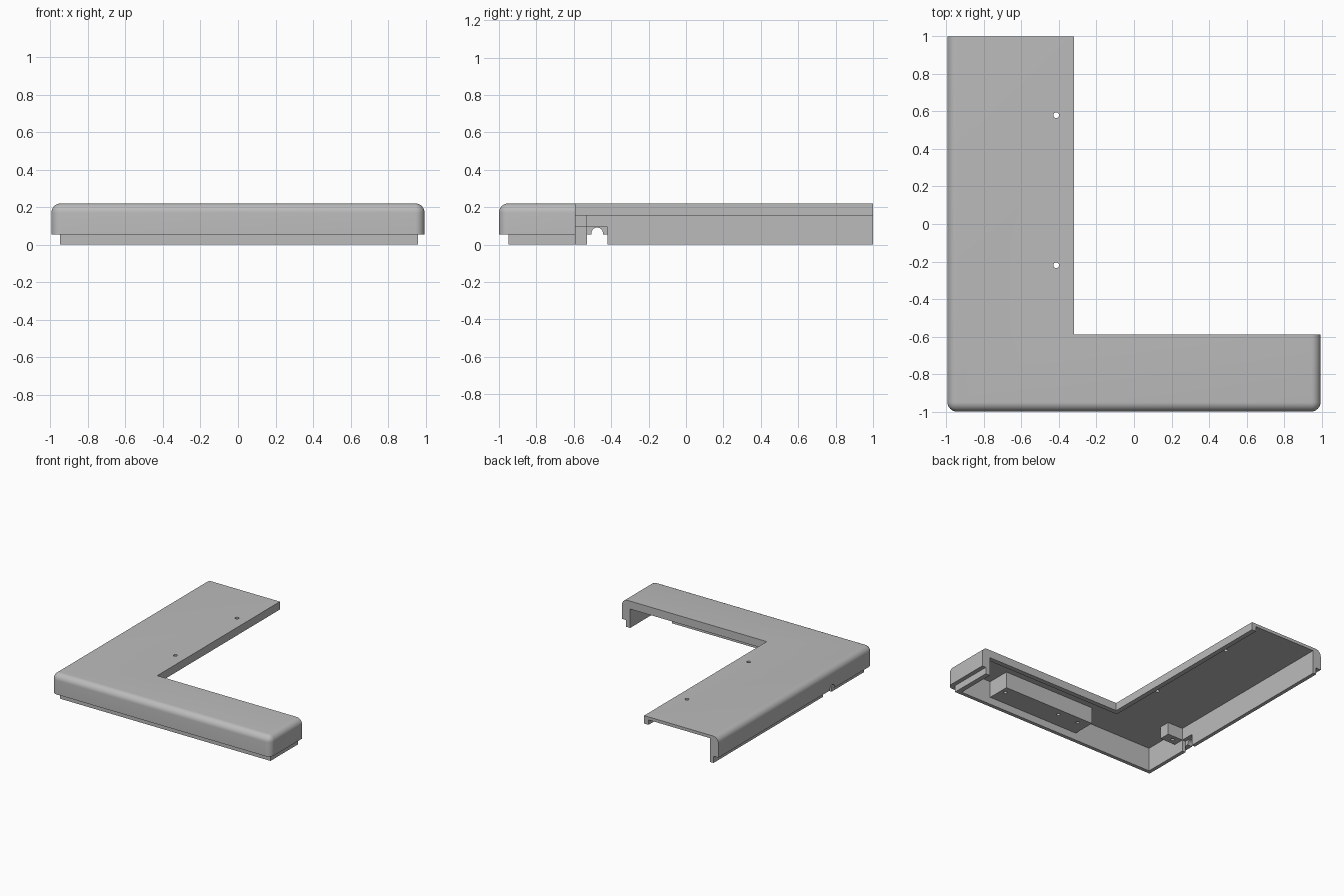
import bpy, bmesh, math
from mathutils import Matrix, Vector

if "Cube" in bpy.data.objects:
    bpy.data.objects.remove(bpy.data.objects["Cube"])

grey = bpy.data.materials.new("plain_grey")
grey.use_nodes = True
tone = (0.5, 0.5, 0.5, 1)
grey.diffuse_color = tone
grey.node_tree.nodes["Principled BSDF"].inputs["Base Color"].default_value = tone

FRONT, BACK, SIDE = -1.0, 1.0, 0.995      # outer limits
LEG_X, LEG_Y = -0.32, -0.59               # inner edges of the two legs
LIP, INNER = 0.95, 0.92                   # lip outside and cavity wall
BASE, TOP, CEILING, RIM = 0.055, 0.22, 0.195, 0.155


def add_object(name, bm):
    bmesh.ops.recalc_face_normals(bm, faces=bm.faces)
    mesh = bpy.data.meshes.new(name)
    bm.to_mesh(mesh)
    bm.free()
    mesh.materials.append(grey)
    ob = bpy.data.objects.new(name, mesh)
    bpy.context.collection.objects.link(ob)
    return ob


def prism_mesh(points, z0, z1):
    bm = bmesh.new()
    face = bm.faces.new([bm.verts.new((x, y, z0)) for x, y in points])
    up = bmesh.ops.extrude_face_region(bm, geom=[face])
    verts = [g for g in up["geom"] if isinstance(g, bmesh.types.BMVert)]
    bmesh.ops.translate(bm, verts=verts, vec=(0, 0, z1 - z0))
    return bm


def prism(name, points, z0, z1):
    return add_object(name, prism_mesh(points, z0, z1))


def box(name, x0, x1, y0, y1, z0, z1):
    return prism(name, [(x0, y0), (x1, y0), (x1, y1), (x0, y1)], z0, z1)


def cylinder(name, centre, radius, length, along_x=False):
    bm = bmesh.new()
    turn = Matrix.Rotation(math.pi / 2, 4, "Y") if along_x else Matrix()
    bmesh.ops.create_cone(bm, cap_ends=True, segments=24, radius1=radius, radius2=radius,
                          depth=length, matrix=Matrix.Translation(Vector(centre)) @ turn)
    return add_object(name, bm)


def ell(left, front, right, leg_x, leg_y, back):
    return [(left, front), (right, front), (right, leg_y),
            (leg_x, leg_y), (leg_x, back), (left, back)]


def cut(target, cutters):
    for cutter in cutters:
        mod = target.modifiers.new("cut", "BOOLEAN")
        mod.operation, mod.solver, mod.object = "DIFFERENCE", "EXACT", cutter
    graph = bpy.context.evaluated_depsgraph_get()
    target.data = bpy.data.meshes.new_from_object(target.evaluated_get(graph))
    target.modifiers.clear()


# Outer cover: rounded along the front, the two ends and the front corners
bm = prism_mesh(ell(-SIDE, FRONT, SIDE, LEG_X, LEG_Y, BACK), BASE, TOP)


def is_rounded(edge):
    a, b = (v.co for v in edge.verts)
    mid = (a + b) / 2
    if abs(a.z - b.z) > 0.01:
        return mid.y < FRONT + 0.01
    return mid.z > TOP - 0.01 and (abs(mid.x) > SIDE - 0.01 or mid.y < FRONT + 0.01)


bmesh.ops.bevel(bm, geom=[e for e in bm.edges if is_rounded(e)], offset=0.05,
                segments=8, profile=0.5, affect="EDGES")
cover = add_object("cover_shell", bm)

# Stepped lip below the outer walls
lip = prism("lower_lip", [
    (-LIP, BACK), (-LIP, -LIP), (LIP + 0.01, -LIP), (LIP + 0.01, LEG_Y),
    (INNER, LEG_Y), (INNER, -INNER), (-INNER, -INNER), (-INNER, BACK)], 0, BASE + 0.003)

# Inside supports
rail = box("front_support_block", -0.2, 0.64, -0.93, -0.73, 0.06, 0.2)
post = box("cable_post", -0.78, -0.93, -0.62, -0.53, 0.095, 0.2)

# Cutters: cavity, open inner sides, cable exit and screw holes
cavity = prism("cavity_cutter",
               ell(-INNER, -INNER, INNER, LEG_X - 0.04, LEG_Y - 0.04, 1.1), -0.1, CEILING)
opening = prism("opening_cutter",
                ell(-INNER, -INNER, INNER, LEG_X + 0.05, LEG_Y + 0.05, 1.1), -0.1, RIM)
notch = box("notch_cutter", -LIP - 0.002, -0.9, -0.53, -0.42, -0.1, 0.095)
arch = cylinder("arch_cutter", (-0.97, -0.475, 0.06), 0.031, 0.2, True)
top_holes = [cylinder("top_hole_cutter", (-0.415, y, 0.2), 0.015, 0.2) for y in (-0.22, 0.58)]
rail_holes = [cylinder("rail_hole_cutter", (x, -0.79, 0.08), 0.014, 0.16)
              for x in (-0.11, 0.08, 0.6)]
post_hole = cylinder("post_hole_cutter", (-0.86, -0.575, 0.1), 0.014, 0.14)

cut(cover, [cavity, opening, notch, arch] + top_holes)
cut(lip, [notch])
cut(rail, rail_holes)
cut(post, [post_hole])
for helper in [cavity, opening, notch, arch, post_hole] + top_holes + rail_holes:
    bpy.data.objects.remove(helper)

# Smooth the rounded edges only
bpy.ops.object.select_all(action="DESELECT")
for ob in (cover, lip, rail, post):
    ob.select_set(True)
bpy.context.view_layer.objects.active = cover
bpy.ops.object.shade_smooth_by_angle(angle=math.radians(30))
